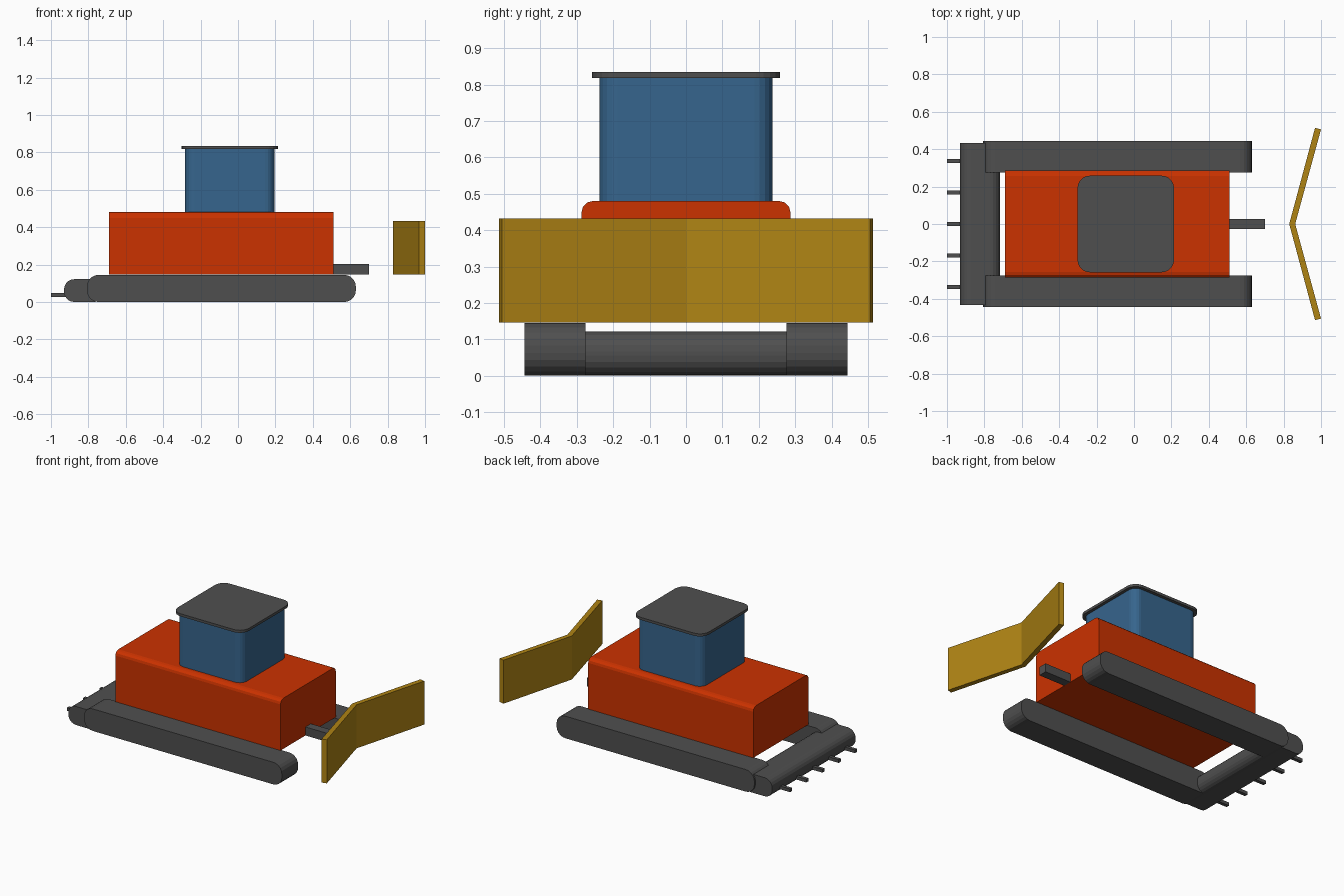
import bpy
import bmesh
from math import sin, cos, pi

if "Cube" in bpy.data.objects:
    bpy.data.objects.remove(bpy.data.objects["Cube"])


def material(name, rgb):
    m = bpy.data.materials.new(name)
    m.diffuse_color = (*rgb, 1)
    m.use_nodes = True
    m.node_tree.nodes["Principled BSDF"].inputs["Base Color"].default_value = m.diffuse_color
    return m


RED = material("red_paint", (0.60, 0.032, 0.0))
BLUE = material("blue_glass", (0.037, 0.13, 0.266))
GOLD = material("yellow_paint", (0.43, 0.23, 0.007))
DARK = material("dark_steel", (0.078, 0.078, 0.078))


def rounded(u0, u1, v0, v1, r=0.0, r_low=None, seg=5):
    """Rectangle outline; r rounds the upper corners, r_low the lower ones."""
    r_low = r if r_low is None else r_low
    pts = []
    for i, (u, v, su, sv) in enumerate([(u1, v1, -1, -1), (u0, v1, 1, -1),
                                        (u0, v0, 1, 1), (u1, v0, -1, 1)]):
        rad = r if i < 2 else r_low
        if rad == 0:
            pts.append((u, v))
            continue
        for k in range(seg + 1):
            a = (i + k / seg) * pi / 2
            pts.append((u + su * rad + rad * cos(a), v + sv * rad + rad * sin(a)))
    return pts


def prism(name, outline, axis, lo, hi, mat=DARK):
    """Extrude a 2D outline along one axis from lo to hi, with flat facets."""
    place = {"X": lambda u, v: (lo, u, v),
             "Y": lambda u, v: (u, lo, v),
             "Z": lambda u, v: (u, v, lo)}[axis]
    bm = bmesh.new()
    face = bm.faces.new([bm.verts.new(place(u, v)) for u, v in outline])
    ext = bmesh.ops.extrude_face_region(bm, geom=[face], use_keep_orig=True)
    shift = [0, 0, 0]
    shift["XYZ".index(axis)] = hi - lo
    bmesh.ops.translate(bm, vec=shift,
                        verts=[g for g in ext["geom"] if isinstance(g, bmesh.types.BMVert)])
    bmesh.ops.recalc_face_normals(bm, faces=bm.faces)
    mesh = bpy.data.meshes.new(name)
    bm.to_mesh(mesh)
    bm.free()
    mesh.materials.append(mat)
    ob = bpy.data.objects.new(name, mesh)
    bpy.context.collection.objects.link(ob)
    return ob


# Hull with softened upper long edges
prism("hull", rounded(-0.287, 0.287, 0.147, 0.48, 0.03, 0, seg=3), "X", -0.69, 0.51, RED)

# Cab and overhanging roof
prism("cab", rounded(-0.283, 0.195, -0.238, 0.238, 0.05), "Z", 0.48, 0.82, BLUE)
prism("roof", rounded(-0.302, 0.214, -0.258, 0.258, 0.065), "Z", 0.818, 0.835)

# Tracks on both sides
for side, y0, y1 in (("right", -0.444, -0.276), ("left", 0.276, 0.444)):
    prism("track_" + side, rounded(-0.808, 0.63, 0, 0.145, 0.062), "Y", y0, y1)

# Rear roller with its row of tines
prism("rear_roller", rounded(-0.93, -0.716, 0, 0.122, 0.055), "Y", -0.433, 0.433)
for i in range(5):
    y = (i - 2) * 0.168
    prism(f"tine_{i + 1}", rounded(y - 0.011, y + 0.011, 0.027, 0.048), "X", -1.0, -0.91)

# Front push bar
prism("push_bar", rounded(-0.028, 0.028, 0.147, 0.203), "X", 0.51, 0.70)

# V-shaped plough blade
blade = [(0.83, 0), (0.968, -0.514), (1.0, -0.506),
         (0.862, 0), (1.0, 0.506), (0.968, 0.514)]
prism("plough_blade", blade, "Z", 0.146, 0.432, GOLD)
